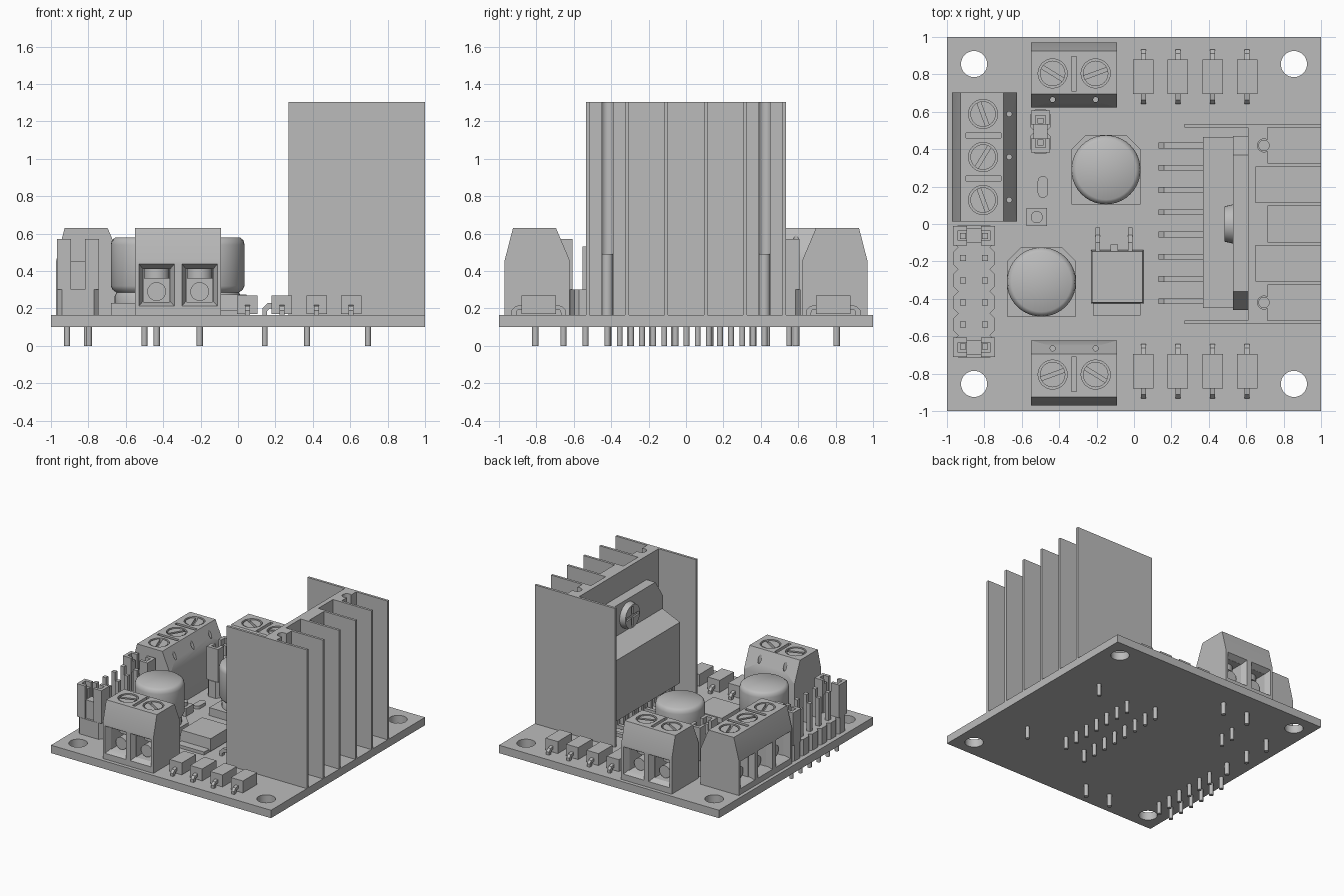
import bpy, bmesh, math
from mathutils import Matrix, Vector

cube = bpy.data.objects.get("Cube")
if cube:
    bpy.data.objects.remove(cube)

grey = bpy.data.materials.new("plain_grey")
grey.use_nodes = True
GREY = (0.5, 0.5, 0.5, 1)
grey.diffuse_color = GREY
grey.node_tree.nodes["Principled BSDF"].inputs["Base Color"].default_value = GREY

BOARD = 0.165
SPOTS = {"z": lambda a, b, t: (a, b, t), "y": lambda a, b, t: (a, t, b), "x": lambda a, b, t: (t, a, b)}


def finish(name, bm):
    bmesh.ops.recalc_face_normals(bm, faces=bm.faces)
    me = bpy.data.meshes.new(name)
    bm.to_mesh(me)
    bm.free()
    me.materials.append(grey)
    ob = bpy.data.objects.new(name, me)
    bpy.context.collection.objects.link(ob)
    return ob


def activate(ob):
    bpy.ops.object.select_all(action="DESELECT")
    ob.select_set(True)
    bpy.context.view_layer.objects.active = ob


def smooth(ob):
    activate(ob)
    bpy.ops.object.shade_smooth_by_angle(angle=math.radians(40))
    return ob


def prism(name, pts, axis, lo, hi, end_scale=1):
    """Extrude an outline along an axis, optionally tapering it."""
    bm = bmesh.new()
    ca = sum(p[0] for p in pts) / len(pts)
    cb = sum(p[1] for p in pts) / len(pts)
    place = SPOTS[axis]
    start = [bm.verts.new(place(a, b, lo)) for a, b in pts]
    end = [bm.verts.new(place(ca + (a - ca) * end_scale, cb + (b - cb) * end_scale, hi)) for a, b in pts]
    bm.faces.new(start)
    bm.faces.new(end)
    for i in range(len(pts)):
        j = (i + 1) % len(pts)
        bm.faces.new((start[i], start[j], end[j], end[i]))
    return finish(name, bm)


def rect(a0, a1, b0, b1):
    return [(a0, b0), (a1, b0), (a1, b1), (a0, b1)]


def circle(a, b, r, n=24, start=0, sweep=2 * math.pi):
    return [(a + r * math.cos(start + sweep * i / n), b + r * math.sin(start + sweep * i / n)) for i in range(n)]


def box(name, x0, x1, y0, y1, z0, z1):
    return prism(name, rect(x0, x1, y0, y1), "z", z0, z1)


def cyl(name, x, y, r, z0, z1, n=24):
    return smooth(prism(name, circle(x, y, r, n), "z", z0, z1))


def cut(ob, cutters):
    for c in cutters:
        activate(ob)
        m = ob.modifiers.new("cut", "BOOLEAN")
        m.operation, m.solver, m.object = "DIFFERENCE", "EXACT", c
        bpy.ops.object.modifier_apply(modifier=m.name)
        bpy.data.objects.remove(c)
    return ob


def tail(x, y):
    cyl("solder_tail", x, y, 0.016, 0, 0.11, 10)


# Circuit board with mounting holes
board = box("board", -1, 1, -1, 1, 0.1, BOARD)
smooth(cut(board, [cyl("hole", sx * .855, sy * .855, .07, 0, .3, 32) for sx in (-1, 1) for sy in (-1, 1)]))

# Finned heat sink with two round grooves
outline = [(1, -.535), (.27, -.535), (.27, -.515), (.61, -.515), (.61, .515), (.27, .515), (.27, .535), (1, .535)]
for i in reversed(range(5)):
    mid = (i - 2) * .21
    depth = .65 if i in (1, 3) else .715
    outline += [(1, mid + .095), (depth, mid + .095)]
    if i in (0, 4):
        a = math.acos(.02 / .035)
        outline += circle(.695, mid, .035, 16, a, 2 * math.pi - 2 * a) + [(.715, mid - .029)]
    outline += [(depth, mid - .095), (1, mid - .095)]
smooth(prism("heat_sink", outline, "z", BOARD, 1.305))
for y in (-.42, .42):
    cyl("heat_sink_pin", .695, y, .03, BOARD, .49)
    tail(.695, y)

# Power chip with tab, screw and two rows of legs
prism("chip_tab", [(-.46, .3), (.47, .3), (.47, .96), (.37, 1.11), (-.36, 1.11), (-.46, .96)], "x", .53, .61)
prism("chip_body", [(.37, .29), (.53, .29), (.53, .86), (.37, .79)], "y", -.45, .465)
head = prism("chip_screw", circle(0, .98, .105, 32), "x", .53, .485, .9)
smooth(cut(head, [prism("slot", rect(-.08, .08, .967, .993), "x", .47, .5),
                  prism("slot", rect(-.013, .013, .9, 1.06), "x", .47, .5)]))
for i in range(8):
    y = .42 - i * .119
    prism("chip_front_leg", [(.13, .15), (.155, .15), (.155, .185), (.17, .2), (.43, .2), (.43, .3),
                             (.4, .3), (.4, .23), (.16, .23), (.13, .2)], "y", y - .015, y + .015)
    tail(.143, y)
    if i < 7:
        box("chip_rear_leg", .39, .42, y - .075, y - .045, .15, .3)
        tail(.37, y - .06)


# Screw terminals, modelled facing -y and then turned
def terminal(name, n, x, y, turn):
    w = n * .115
    side = [(-.175, BOARD), (.172, BOARD), (.172, .46), (.1, .63), (-.13, .63), (-.175, .455)]
    body = prism(name, side, "x", -w, w)
    parts, cutters = [body], []
    for i in range(n):
        c = -w + .115 + i * .23
        cutters += [prism("mouth", rect(c - .097, c + .097, .21, .44), "y", -.18, -.13, .75),
                    prism("tunnel", rect(c - .07, c + .07, .235, .41), "y", -.14, .06),
                    cyl("well", c, -.01, .078, .59, .7),
                    cyl("probe_hole", c, .13, .014, .45, .7, 12)]
        if i < n - 1:
            cutters.append(box("groove", c + .102, c + .128, -.1, .085, .6, .7))
        screw = cyl(name + "_screw", c, -.01, .068, .36, .625)
        slot = box("slot", -.08, .08, -.01, .01, .6, .7)
        slot.matrix_world = Matrix.Translation((c, -.01, 0)) @ Matrix.Rotation(.35 - .9 * (i % 2), 4, "Z")
        bpy.context.view_layer.update()
        cut(screw, [slot])
        parts += [screw,
                  smooth(prism(name + "_clamp", circle(c, .29, .05, 20), "y", -.1, .05)),
                  cyl(name + "_tail", c, -.01, .018, 0, .11, 10)]
    smooth(cut(body, cutters))
    for p in parts:
        p.matrix_world = Matrix.Translation((x, y, 0)) @ Matrix.Rotation(turn, 4, "Z")


terminal("front_terminal", 2, -.32, -.795, 0)
terminal("back_terminal", 2, -.32, .795, math.pi)
terminal("side_terminal", 3, -.797, .358, -math.pi / 2)


# Pin headers and jumper caps
def header_cell(x, y, hx, hy):
    c = .025
    prism("header_base", [(x - hx + c, y - hy), (x + hx - c, y - hy), (x + hx, y - hy + c), (x + hx, y + hy - c),
                          (x + hx - c, y + hy), (x - hx + c, y + hy), (x - hx, y + hy - c), (x - hx, y - hy + c)],
          "z", BOARD, .3)


def header_pin(x, y):
    box("header_pin", x - .016, x + .016, y - .016, y + .016, BOARD, .53)
    tail(x, y)


def jumper(x, y, turn):
    parts = [box("jumper_bridge", -.04, .04, -.037, .037, .3, .45)]
    for s in (-1, 1):
        cap = box("jumper_cap", s * .075 - .037, s * .075 + .037, -.052, .052, .3, .57)
        parts.append(cut(cap, [box("socket", s * .06 - .026, s * .06 + .026, -.026, .026, .4, .7)]))
    for p in parts:
        p.matrix_world = Matrix.Translation((x, y, 0)) @ Matrix.Rotation(turn, 4, "Z")


for i in range(6):
    y = -.065 - i * .118
    header_cell(-.855, y, .11, .059)
    for x in (-.913, -.797):
        header_pin(x, y)
for y in (-.062, -.66):
    jumper(-.855, y, 0)
for y in (.435, .552):
    header_cell(-.5, y, .055, .059)
    header_pin(-.5, y)
jumper(-.5, .494, math.pi / 2)

# Round capacitors on chamfered bases
for x, y in ((-.15, .29), (-.495, -.31)):
    prism("capacitor_base", [(x - .185, y - .185), (x + .185, y - .185), (x + .185, y + .11), (x + .11, y + .185),
                             (x - .11, y + .185), (x - .185, y + .11)], "z", BOARD, .23)
    bm = bmesh.new()
    profile = [(0, .22), (.165, .22), (.165, .265), (.155, .285), (.175, .3), (.185, .32), (.185, .54),
               (.179, .565), (.16, .58), (0, .58)]
    vs = [bm.verts.new((r, 0, z)) for r, z in profile]
    es = [bm.edges.new(p) for p in zip(vs, vs[1:])]
    bmesh.ops.spin(bm, geom=vs + es, axis=(0, 0, 1), cent=(0, 0, 0), angle=2 * math.pi, steps=40)
    bmesh.ops.remove_doubles(bm, verts=bm.verts, dist=.0005)
    can = smooth(finish("capacitor_can", bm))
    can.location = Vector((x, y, 0))

# Voltage regulator with tab and leads
box("regulator_tab", -.22, .035, -.49, -.15, BOARD, .19)
prism("regulator_body", rect(-.23, .05, -.425, -.14), "z", .175, .275, .96)
for x in (-.195, -.02):
    prism("regulator_lead", [(-.02, BOARD), (-.02, .185), (-.06, .185), (-.1, .235), (-.15, .235),
                             (-.15, .215), (-.11, .215), (-.075, BOARD)], "x", x - .012, x + .012)
box("regulator_stub", -.125, -.085, -.15, -.11, .2, .235)

# Two rows of diodes with bent leads
for side in (-1, 1):
    for i in range(4):
        x, y = .05 + i * .185, side * .787
        box("diode_body", x - .055, x + .055, y - .092, y + .092, .17, .268)
        for s in (-1, 1):
            lead = [(.145, BOARD), (.145, .19), (.125, .212), (.085, .22), (.085, .195), (.115, .19), (.12, BOARD)]
            prism("diode_lead", [(y + s * a, z) for a, z in lead], "x", x - .013, x + .013)

# Small button and indicator
box("button_base", -.575, -.465, -.01, .085, BOARD, .23)
cyl("button_cap", -.52, .037, .032, .22, .26)
smooth(prism("indicator", circle(-.487, .228, .028, 12, 0, math.pi * 12 / 11)
             + circle(-.487, .168, .028, 12, math.pi, math.pi * 12 / 11), "z", BOARD, .19))
